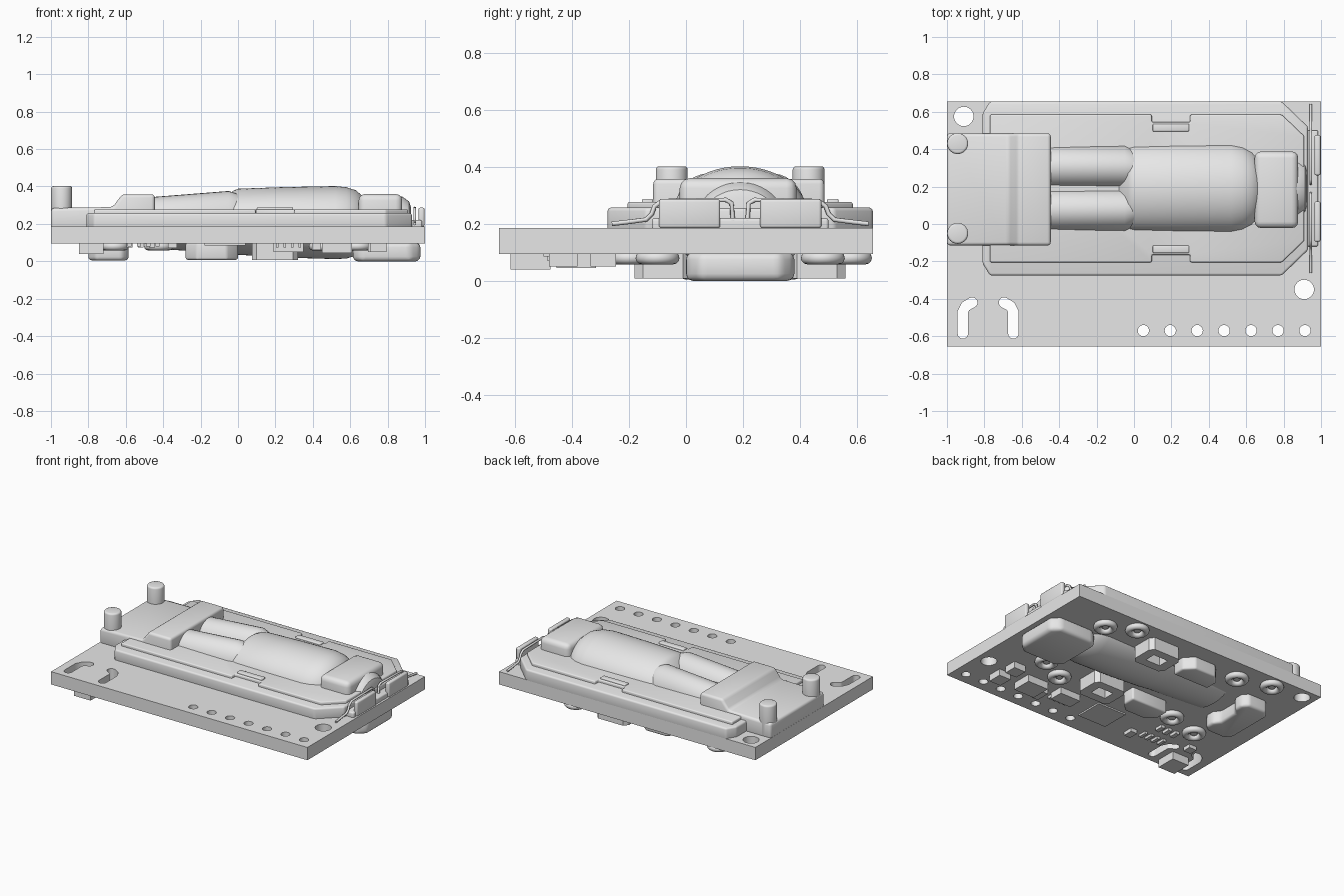
import bpy, bmesh, math
from mathutils import Vector

cube = bpy.data.objects.get("Cube")
if cube:
    bpy.data.objects.remove(cube, do_unlink=True)

GREY = bpy.data.materials.new("light_grey")
GREY.use_nodes = True
GREY.diffuse_color = (0.8, 0.8, 0.8, 1)
GREY.node_tree.nodes["Principled BSDF"].inputs["Base Color"].default_value = (0.8, 0.8, 0.8, 1)
YC = 0.19          # centre line of the capsule unit
TOP = 0.185        # board top
LOW = 0.095        # board underside


def finish(obj, angle=35):
    obj.data.materials.clear()
    obj.data.materials.append(GREY)
    bpy.ops.object.select_all(action='DESELECT')
    obj.select_set(True)
    bpy.context.view_layer.objects.active = obj
    bpy.ops.object.shade_smooth_by_angle(angle=math.radians(angle))
    return obj


def from_bmesh(name, bm):
    bmesh.ops.recalc_face_normals(bm, faces=bm.faces)
    me = bpy.data.meshes.new(name)
    bm.to_mesh(me)
    bm.free()
    obj = bpy.data.objects.new(name, me)
    bpy.context.collection.objects.link(obj)
    return finish(obj)


def prism(name, pts, z0, z1, bevel=0.0, axis='Z'):
    """Extrude a 2D outline; axis Z uses (x, y), axis Y uses (x, z)."""
    bm = bmesh.new()
    co = [(a, b, z0) if axis == 'Z' else (a, z0, b) for a, b in pts]
    face = bm.faces.new([bm.verts.new(c) for c in co])
    ext = bmesh.ops.extrude_face_region(bm, geom=[face])
    move = (0, 0, z1 - z0) if axis == 'Z' else (0, z1 - z0, 0)
    bmesh.ops.translate(bm, vec=move, verts=[v for v in ext['geom'] if isinstance(v, bmesh.types.BMVert)])
    bmesh.ops.recalc_face_normals(bm, faces=bm.faces)
    if bevel:
        edges = [e for e in bm.edges if e.calc_face_angle(0) > 0.3]
        bmesh.ops.bevel(bm, geom=edges, offset=bevel, segments=3, profile=0.5,
                        affect='EDGES', clamp_overlap=True)
    return from_bmesh(name, bm)


def box(name, x0, x1, y0, y1, z0, z1, bevel=0.0):
    return prism(name, [(x0, y0), (x1, y0), (x1, y1), (x0, y1)], z0, z1, bevel)


def circle(x, y, r, n=32):
    return [(x + r * math.cos(2 * math.pi * i / n), y + r * math.sin(2 * math.pi * i / n)) for i in range(n)]


def stroke(path, r):
    """Outline of a thick line with round ends."""
    p = [Vector(q) for q in path]
    left, right = [], []
    for i, q in enumerate(p):
        d = (p[min(i + 1, len(p) - 1)] - p[max(i - 1, 0)]).normalized()
        n = Vector((-d.y, d.x)) * r
        left.append(q + n)
        right.append(q - n)

    def cap(c, start):
        a = math.atan2(start.y - c.y, start.x - c.x)
        return [c + Vector((math.cos(a - math.pi * k / 8), math.sin(a - math.pi * k / 8))) * r for k in range(1, 8)]
    loop = left + cap(p[-1], left[-1]) + right[::-1] + cap(p[0], right[0])
    return [tuple(v) for v in loop]


def plate(name, loops, z0, z1):
    """Flat plate whose inner loops become holes."""
    cu = bpy.data.curves.new(name, 'CURVE')
    cu.dimensions, cu.fill_mode, cu.extrude = '2D', 'BOTH', (z1 - z0) / 2
    for loop in loops:
        sp = cu.splines.new('POLY')
        sp.points.add(len(loop) - 1)
        for pt, c in zip(sp.points, loop):
            pt.co = (c[0], c[1], 0, 1)
        sp.use_cyclic_u = True
    tmp = bpy.data.objects.new(name + "_outline", cu)
    bpy.context.collection.objects.link(tmp)
    dg = bpy.context.evaluated_depsgraph_get()
    bm = bmesh.new()
    bm.from_mesh(bpy.data.meshes.new_from_object(tmp.evaluated_get(dg)))
    bpy.data.objects.remove(tmp, do_unlink=True)
    bmesh.ops.remove_doubles(bm, verts=bm.verts, dist=1e-5)
    bmesh.ops.translate(bm, vec=(0, 0, (z0 + z1) / 2), verts=bm.verts)
    return from_bmesh(name, bm)


def loft(name, sections, n=56):
    """Skin along x; section = x, y centre, half width, z centre, top z, bottom z."""
    bm = bmesh.new()
    rings = []
    for x, yc, w, zc, zt, zb in sections:
        ring = []
        for i in range(n):
            a = 2 * math.pi * i / n
            h = (zt - zc) if math.sin(a) >= 0 else (zc - zb)
            ring.append(bm.verts.new((x, yc + w * math.cos(a), zc + h * math.sin(a))))
        rings.append(ring)
    for r0, r1 in zip(rings, rings[1:]):
        for i in range(n):
            bm.faces.new((r0[i], r0[(i + 1) % n], r1[(i + 1) % n], r1[i]))
    bm.faces.new(rings[0])
    bm.faces.new(rings[-1])
    return from_bmesh(name, bm)


def wire(name, pts, r):
    cu = bpy.data.curves.new(name, 'CURVE')
    cu.dimensions, cu.bevel_depth, cu.bevel_resolution, cu.use_fill_caps = '3D', r, 2, True
    sp = cu.splines.new('POLY')
    sp.points.add(len(pts) - 1)
    for pt, c in zip(sp.points, pts):
        pt.co = (*c, 1)
    obj = bpy.data.objects.new(name, cu)
    bpy.context.collection.objects.link(obj)
    cu.materials.append(GREY)


def mirrored(half):
    """Complete a half outline (x, distance from centre line)."""
    return [(x, YC - d) for x, d in half] + [(x, YC + d) for x, d in reversed(half)]


# Circuit board with mounting holes, header holes and two hooked slots
holes = [circle(-0.91, 0.575, 0.052), circle(0.91, -0.35, 0.052)]
holes += [circle(0.05 + 0.144 * i, -0.57, 0.03, 24) for i in range(7)]
holes.append(stroke([(-0.915, -0.585), (-0.915, -0.47), (-0.90, -0.44), (-0.865, -0.42)], 0.028))
holes.append(stroke([(-0.645, -0.585), (-0.645, -0.47), (-0.66, -0.44), (-0.695, -0.42)], 0.028))
plate("circuit_board", [[(-1, -0.655), (1, -0.655), (1, 0.655), (-1, 0.655)]] + holes, LOW, TOP)

# Stepped housing
prism("housing_flange", mirrored([(-0.81, 0.40), (-0.77, 0.465), (0.79, 0.465), (0.93, 0.33)]), 0.17, 0.257, 0.012)
prism("housing_step", mirrored([(-0.77, 0.395), (0.095, 0.395), (0.095, 0.355), (0.3, 0.355), (0.3, 0.395),
                                (0.79, 0.395), (0.91, 0.28)]), 0.24, 0.277, 0.008)
box("housing_tip", 0.88, 0.985, YC - 0.31, YC + 0.31, 0.17, 0.22, 0.01)

# Raised rear block with ramp and two posts
prism("rear_block", [(-1, 0.17), (-0.445, 0.17), (-0.445, 0.358), (-0.62, 0.358), (-0.67, 0.29), (-1, 0.285)],
      -0.115, 0.485, 0.018, 'Y')
for side, label in ((-1, "right"), (1, "left")):
    prism("post_" + label, circle(-0.943, YC + side * 0.24, 0.056), 0.18, 0.402, 0.012)

# Capsule with its two tapered lobes
loft("capsule", [(-0.5, YC, 0.21, 0.2, 0.285, 0.07), (-0.08, YC, 0.225, 0.21, 0.30, 0.045),
                 (-0.03, YC, 0.232, 0.215, 0.375, 0.04), (0.0, YC, 0.235, 0.22, 0.388, 0.035),
                 (0.25, YC, 0.24, 0.22, 0.397, 0.02), (0.52, YC, 0.242, 0.22, 0.402, 0.012),
                 (0.58, YC, 0.23, 0.22, 0.396, 0.015), (0.63, YC, 0.205, 0.22, 0.38, 0.03),
                 (0.67, YC, 0.16, 0.22, 0.345, 0.05), (0.7, YC, 0.08, 0.22, 0.29, 0.09)])
for side, label in ((-1, "right"), (1, "left")):
    loft("capsule_lobe_" + label, [(-0.48, YC + side * 0.115, 0.115, 0.22, 0.342, 0.15),
                                   (-0.05, YC + side * 0.115, 0.118, 0.23, 0.376, 0.15),
                                   (0.0, YC + side * 0.11, 0.10, 0.23, 0.36, 0.15),
                                   (0.02, YC + side * 0.10, 0.05, 0.23, 0.30, 0.18)], 32)

# Front cap and its rounded nose
box("front_cap", 0.645, 0.878, -0.022, 0.388, 0.18, 0.36, 0.035)
loft("cap_nose", [(0.8, YC, 0.17, 0.2, 0.355, 0.15), (0.88, YC, 0.16, 0.2, 0.345, 0.15),
                  (0.915, YC, 0.14, 0.2, 0.32, 0.15), (0.925, YC, 0.11, 0.2, 0.29, 0.15)], 40)

# Paired details: clips, terminal plates and lead wires
for side, label in ((-1, "right"), (1, "left")):
    def span(a, b):
        return sorted((YC + side * a, YC + side * b))
    box("clip_" + label, 0.1, 0.295, *span(0.305, 0.345), 0.25, 0.288, 0.006)
    box("terminal_plate_" + label, 0.965, 0.997, *span(0.07, 0.285), 0.185, 0.287, 0.01)
    lead = [(0.45, 0.2), (0.39, 0.207), (0.33, 0.215), (0.31, 0.235), (0.30, 0.262), (0.275, 0.28),
            (0.05, 0.284), (0.03, 0.272), (0.025, 0.2)]
    wire("lead_" + label, [(0.945, YC + side * d, z) for d, z in lead], 0.008)
    wire("lead_pin_" + label, [(0.92, YC + side * 0.025, 0.205), (0.985, YC + side * 0.025, 0.205)], 0.008)

    # Underside feet: framed window, chamfered block and eyelets
    y0, y1 = span(0.17, 0.37)
    plate("window_foot_" + label, [[(0.075, y0 + 0.03), (0.1, y0), (0.295, y0), (0.32, y0 + 0.03),
                                    (0.32, y1 - 0.03), (0.295, y1), (0.1, y1), (0.075, y1 - 0.03)],
                                   [(0.14, y0 + 0.06), (0.255, y0 + 0.06), (0.255, y1 - 0.06), (0.14, y1 - 0.06)]],
          0.008, 0.1)
    prism("chamfered_foot_" + label, [(-0.28, YC + side * 0.2), (0.0, YC + side * 0.2), (0.0, YC + side * 0.29),
                                      (-0.06, YC + side * 0.35), (-0.22, YC + side * 0.35), (-0.28, YC + side * 0.29)],
          0.008, 0.1, 0.012)
    for i, (x, d) in enumerate(((0.64, 0.29), (0.455, 0.385), (-0.425, 0.32), (-0.66, 0.385))):
        bpy.ops.mesh.primitive_torus_add(location=(x, YC + side * d, 0.08), major_radius=0.055,
                                         minor_radius=0.022, major_segments=36, minor_segments=12)
        bpy.context.object.name = f"eyelet_{label}_{i + 1}"
        finish(bpy.context.object)
        prism(f"eyelet_core_{label}_{i + 1}", circle(x, YC + side * d, 0.022, 20), 0.075, 0.1)

# Underside end blocks
prism("front_foot", mirrored([(0.615, 0.15), (0.66, 0.19), (0.92, 0.19), (0.975, 0.14)]), 0.0, 0.1, 0.025)
prism("rear_foot", mirrored([(-0.8, 0.16), (-0.76, 0.21), (-0.62, 0.21), (-0.585, 0.17), (-0.585, 0.11),
                             (-0.62, 0.07)]), 0.005, 0.1, 0.018)

# Small electronic parts under the board: name, x, y, width, depth, bottom height
parts = [("corner_connector", -0.785, -0.545, 0.13, 0.14, 0.04), ("socket", 0.53, -0.385, 0.16, 0.14, 0.045),
         ("header", 0.27, -0.355, 0.16, 0.10, 0.05), ("main_chip", -0.07, -0.40, 0.22, 0.2, 0.085),
         ("coil", 0.75, -0.43, 0.09, 0.1, 0.05), ("coil", 0.74, -0.29, 0.09, 0.09, 0.05),
         ("relay", 0.42, -0.43, 0.05, 0.1, 0.06), ("diode", -0.35, -0.45, 0.05, 0.07, 0.07),
         ("diode", -0.77, -0.365, 0.06, 0.06, 0.07)]
parts += [("resistor", -0.43 - 0.05 * i, -0.42, 0.022, 0.06, 0.078) for i in range(4)]
parts += [("capacitor", -0.46 - 0.06 * i, -0.29, 0.03, 0.06, 0.075) for i in range(3)]
parts += [("header_pin", 0.21 + 0.04 * i, -0.42, 0.015, 0.05, 0.075) for i in range(4)]
for i, (label, x, y, w, d, z) in enumerate(parts):
    box(f"{label}_{i + 1}", x - w / 2, x + w / 2, y - d / 2, y + d / 2, z, LOW + 0.005)
